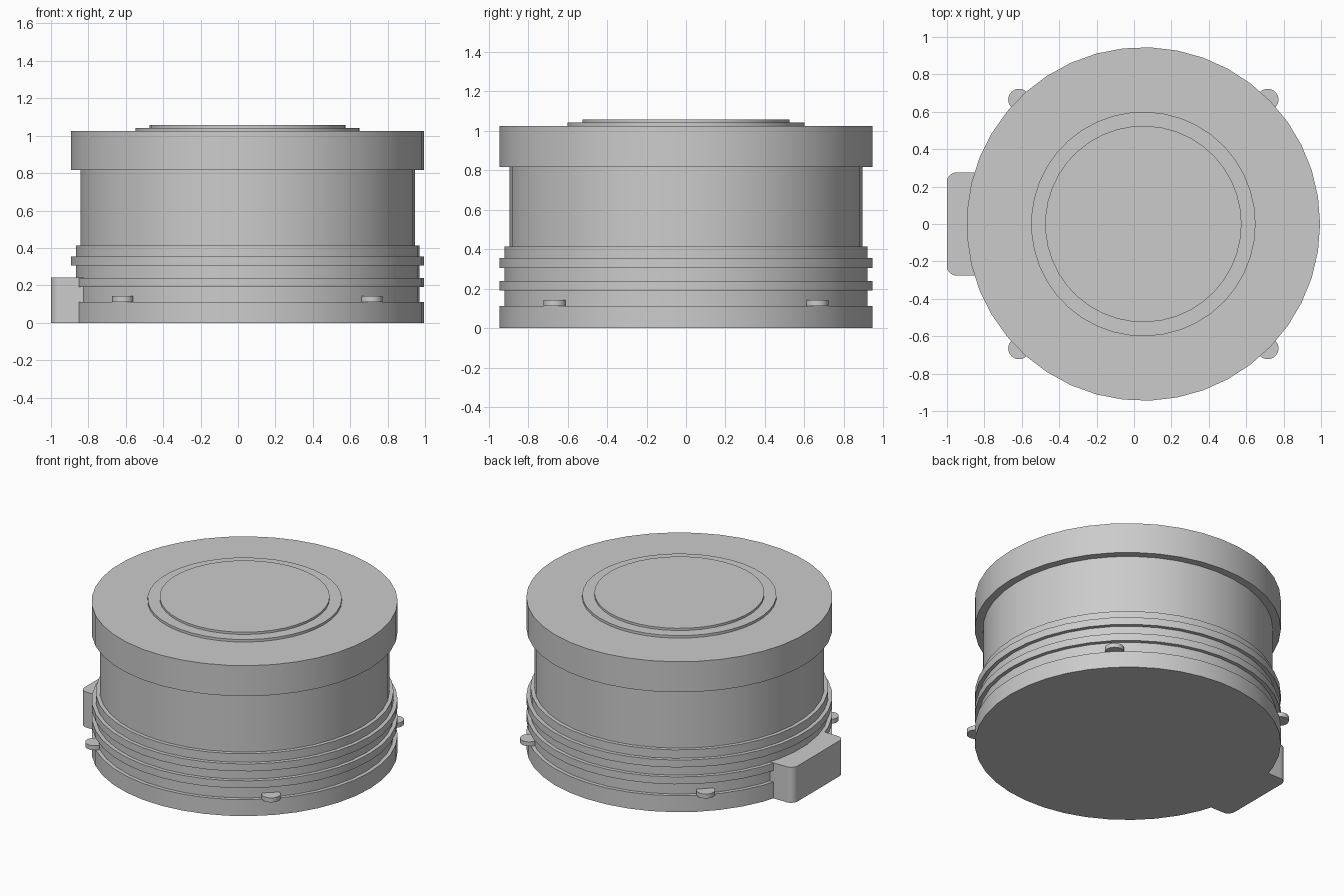
import bpy, bmesh
from math import cos, sin, pi, radians
from mathutils import Vector, Matrix

if "Cube" in bpy.data.objects:
    bpy.data.objects.remove(bpy.data.objects["Cube"], do_unlink=True)

CENTRE_X = 0.05
SIDES = 41

grey = bpy.data.materials.new("plain_grey")
grey.use_nodes = True
grey.diffuse_color = (0.6, 0.6, 0.6, 1)
grey.node_tree.nodes["Principled BSDF"].inputs["Base Color"].default_value = (0.6, 0.6, 0.6, 1)


def add_part(name, bm):
    bmesh.ops.recalc_face_normals(bm, faces=bm.faces)
    mesh = bpy.data.meshes.new(name)
    bm.to_mesh(mesh)
    bm.free()
    mesh.materials.append(grey)
    obj = bpy.data.objects.new(name, mesh)
    bpy.context.collection.objects.link(obj)
    bpy.ops.object.select_all(action="DESELECT")
    obj.select_set(True)
    bpy.context.view_layer.objects.active = obj
    bpy.ops.object.shade_smooth_by_angle(angle=radians(30))
    return obj


def lathe(name, profile):
    """Turn a (radius, height) profile; a radius of 0 closes with a flat disc."""
    bm = bmesh.new()
    rings = []
    for r, z in profile:
        if r > 0:
            rings.append([bm.verts.new((CENTRE_X + r * cos(2 * pi * i / SIDES),
                                        r * sin(2 * pi * i / SIDES), z))
                          for i in range(SIDES)])
    for low, high in zip(rings, rings[1:]):
        for i in range(SIDES):
            j = (i + 1) % SIDES
            bm.faces.new((low[i], low[j], high[j], high[i]))
    if profile[0][0] == 0:
        bm.faces.new(rings[0][::-1])
    if profile[-1][0] == 0:
        bm.faces.new(rings[-1])
    obj = add_part(name, bm)
    # an open profile keeps its faces pointing away from the axis
    mesh = obj.data
    side = next(p for p in mesh.polygons if abs(p.normal.z) < 0.5)
    if side.normal.dot(side.center - Vector((CENTRE_X, 0, side.center.z))) < 0:
        mesh.flip_normals()
    return obj


# Ribbed base, plain barrel and overhanging cap
OUT, RIB, BODY = 0.945, 0.92, 0.895
lathe("ribbed_base", [(0, 0), (OUT, 0), (OUT, 0.112), (RIB, 0.112),
                      (RIB, 0.19), (OUT, 0.19), (OUT, 0.24), (RIB, 0.24),
                      (RIB, 0.305), (OUT, 0.305), (OUT, 0.355), (RIB, 0.355),
                      (RIB, 0.413), (BODY, 0.413)])
lathe("barrel", [(BODY, 0.413), (BODY, 0.817)])
lathe("cap", [(BODY, 0.817), (OUT, 0.817), (OUT, 1.025), (0.6, 1.025)])
lathe("stepped_lid", [(0.6, 1.025), (0.6, 1.042), (0.525, 1.042), (0.525, 1.057), (0, 1.057)])

# Four small round tabs around the base
for label, angle in (("back_left", 45), ("back_right", 135),
                     ("front_right", 225), ("front_left", 315)):
    a = radians(angle)
    bm = bmesh.new()
    bmesh.ops.create_cone(bm, cap_ends=True, segments=32, radius1=0.058, radius2=0.058,
                          depth=0.03, matrix=Matrix.Translation(
                              (CENTRE_X + 0.94 * cos(a), 0.94 * sin(a), 0.127)))
    add_part("tab_" + label, bm)

# Side block with rounded outer corners
bm = bmesh.new()
bmesh.ops.create_cube(bm, size=1, matrix=Matrix.Translation((-0.91, 0, 0.121))
                      @ Matrix.Diagonal((0.18, 0.55, 0.242, 1)))
corners = [e for e in bm.edges if all(v.co.x < -0.95 for v in e.verts)
           and abs(e.verts[0].co.z - e.verts[1].co.z) > 0.1]
bmesh.ops.bevel(bm, geom=corners, offset=0.05, segments=8, profile=0.5, affect="EDGES")
add_part("side_block", bm)
